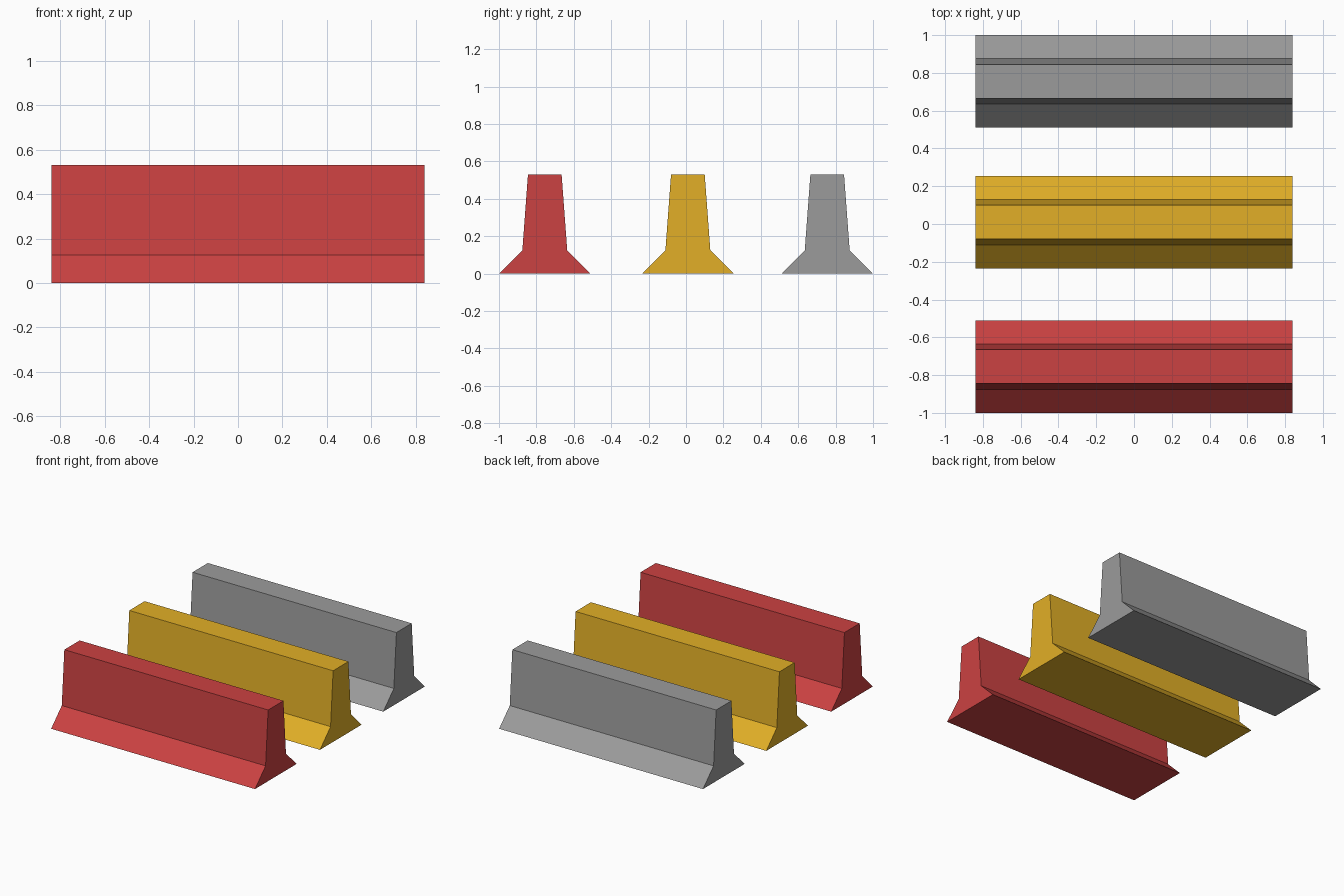
import bpy

if "Cube" in bpy.data.objects:
    bpy.data.objects.remove(bpy.data.objects["Cube"])

HALF_LEN = 0.84
# half cross-section: (half width, height)
PROFILE = [(0.245, 0.0), (0.12, 0.125), (0.09, 0.53)]


def material(name, color):
    m = bpy.data.materials.new(name)
    m.diffuse_color = (*color, 1)
    m.use_nodes = True
    m.node_tree.nodes["Principled BSDF"].inputs["Base Color"].default_value = m.diffuse_color
    return m


def barrier(name, y, mat):
    # mirrored profile extruded along x
    outline = [(w, z) for w, z in PROFILE] + [(-w, z) for w, z in reversed(PROFILE)]
    n = len(outline)
    verts = [(x, y + w, z) for x in (-HALF_LEN, HALF_LEN) for w, z in outline]
    faces = [(i, i + n, (i + 1) % n + n, (i + 1) % n) for i in range(n)]
    faces += [tuple(reversed(range(n))), tuple(range(n, 2 * n))]
    mesh = bpy.data.meshes.new(name)
    mesh.from_pydata(verts, [], faces)
    # consistent outward normals
    import bmesh
    bm = bmesh.new()
    bm.from_mesh(mesh)
    bmesh.ops.recalc_face_normals(bm, faces=bm.faces)
    bm.to_mesh(mesh)
    bm.free()
    mesh.materials.append(mat)
    bpy.context.collection.objects.link(bpy.data.objects.new(name, mesh))


# three road barriers, front to back
barrier("red_barrier", -0.755, material("red", (0.60, 0.054, 0.054)))
barrier("yellow_barrier", 0.01, material("yellow", (0.76, 0.43, 0.020)))
barrier("grey_barrier", 0.755, material("concrete grey", (0.33, 0.33, 0.33)))
